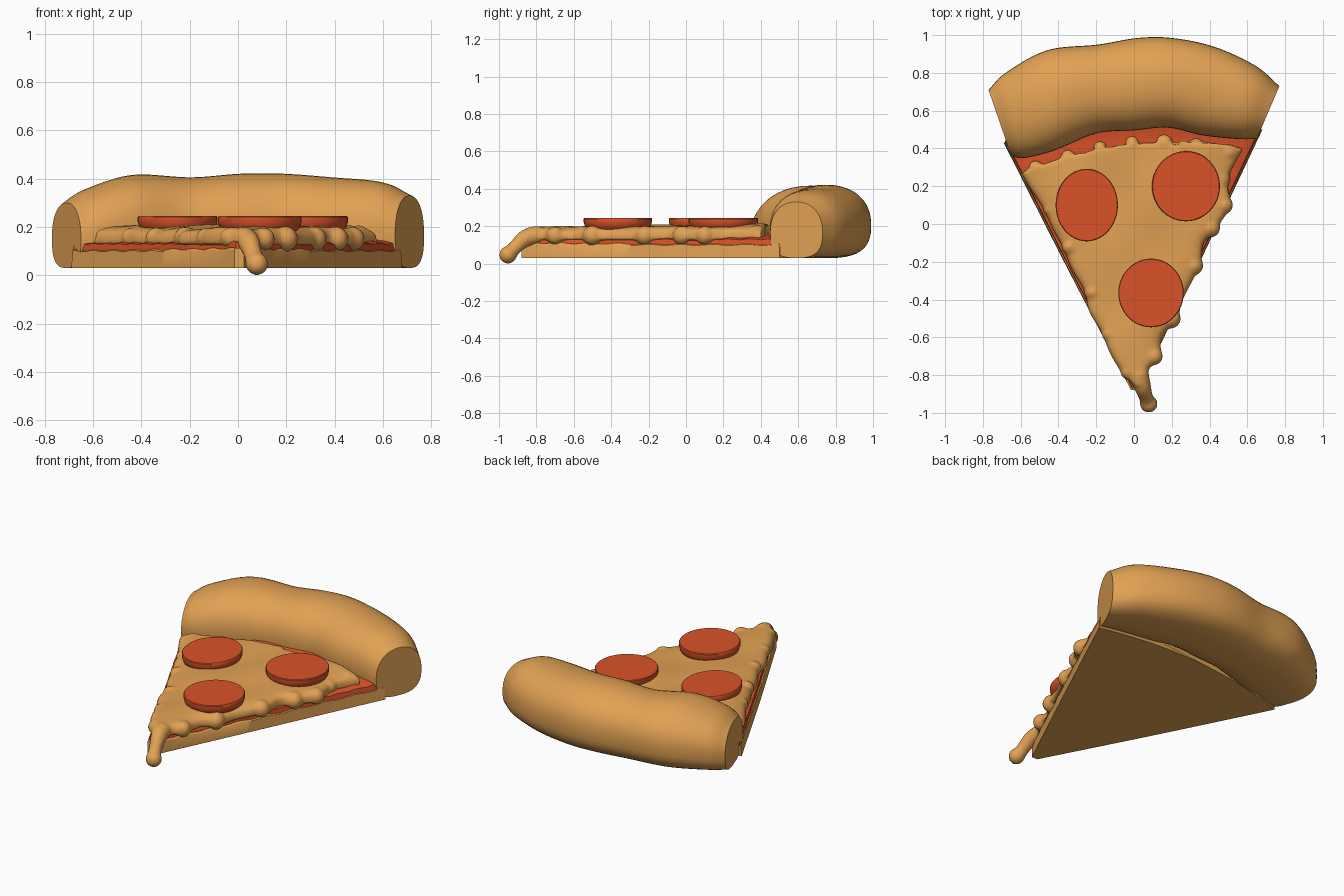
import bpy
import bmesh
import math
import random
from mathutils import Vector, Matrix

random.seed(4)
cube = bpy.data.objects.get("Cube")
if cube:
    bpy.data.objects.remove(cube, do_unlink=True)


def make_material(name, colour):
    mat = bpy.data.materials.new(name)
    mat.use_nodes = True
    mat.diffuse_color = colour
    mat.node_tree.nodes["Principled BSDF"].inputs["Base Color"].default_value = colour
    return mat


golden = make_material("golden_tan", (0.76, 0.36, 0.088, 1))
tomato = make_material("tomato_red", (0.70, 0.085, 0.022, 1))


def spline(rows, steps):
    """Smooth Catmull-Rom interpolation of rows of numbers."""
    pts = [Vector(r) for r in rows]
    pts = [pts[0] * 2 - pts[1]] + pts + [pts[-1] * 2 - pts[-2]]
    out = []
    for a, b, c, d in zip(pts, pts[1:], pts[2:], pts[3:]):
        for k in range(steps):
            t = k / steps
            out.append((b * 2 + (c - a) * t + (a * 2 - b * 5 + c * 4 - d) * t * t
                        + (b * 3 - a - c * 3 + d) * t ** 3) / 2)
    return out + [pts[-2]]


def loft(bm, rings):
    """Skin closed rings of equal size and cap both ends."""
    loops = [[bm.verts.new(p) for p in ring] for ring in rings]
    for a, b in zip(loops, loops[1:]):
        for i in range(len(a)):
            j = (i + 1) % len(a)
            bm.faces.new((a[i], a[j], b[j], b[i]))
    bm.faces.new(loops[0][::-1])
    bm.faces.new(loops[-1])
    bmesh.ops.recalc_face_normals(bm, faces=bm.faces)


def finish(bm, name, mat, angle=50):
    mesh = bpy.data.meshes.new(name)
    bm.to_mesh(mesh)
    bm.free()
    obj = bpy.data.objects.new(name, mesh)
    bpy.context.collection.objects.link(obj)
    mesh.materials.append(mat)
    bpy.ops.object.select_all(action='DESELECT')
    obj.select_set(True)
    bpy.context.view_layer.objects.active = obj
    bpy.ops.object.shade_smooth_by_angle(angle=math.radians(angle))
    return obj


def slab_ring(row, bottom, top, power, bow=0, lift=0, wave=0, n=24):
    """Cross-section between a left and a right edge point, with a rounded top."""
    lx, ly, rx, ry = row
    us = [math.sin(math.pi * (k / n - 0.5)) for k in range(n + 1)]
    ring = []
    for u, upper in [(u, 0) for u in us] + [(u, 1) for u in us[-2:0:-1]]:
        f = (u + 1) / 2
        x = lx + (rx - lx) * f
        y = ly + (ry - ly) * f + bow * (1 - u * u)
        z = bottom
        if upper:
            z += (top - bottom) * (1 - abs(u) ** power) ** (1 / power)
            z += lift * (1 - u * u) + wave * math.sin(x * 13) * math.sin(y * 11)
        ring.append((x, y, z))
    return ring


# Dough base: a thin wedge running under the crust
edge = [(-0.015, -0.88, 0.025, -0.88), (-0.35, -0.24, 0.34, -0.22),
        (-0.69, 0.43, 0.68, 0.5)]
bm = bmesh.new()
loft(bm, [slab_ring(r, 0.03, 0.112 + 0.004 * math.sin(i * 1.3), 14, bow=0.1 * i / 40)
          for i, r in enumerate(spline(edge, 20))])
finish(bm, "dough_base", golden)

# Sauce: slightly inset, rising where it meets the crust
bm = bmesh.new()
rows = spline(edge, 20)
rings = []
for i, r in enumerate(rows):
    t = i / (len(rows) - 1)
    inset = Vector((0.006, 0.01, -0.006, 0.01))
    rings.append(slab_ring(r + inset, 0.1, 0.138 + 0.004 * math.sin(i * 2), 10,
                           bow=0.12 * t, lift=0.06 * t ** 6))
loft(bm, rings)
finish(bm, "sauce", tomato)

# Crust: rounded section swept along the back, as inner x/y, outer x/y, height
stations = [
    (-0.65, 0.36, -0.77, 0.71, 0.30), (-0.58, 0.35, -0.68, 0.80, 0.355),
    (-0.42, 0.39, -0.46, 0.92, 0.415), (-0.2, 0.48, -0.19, 0.95, 0.405),
    (0, 0.495, 0.02, 0.985, 0.42), (0.18, 0.51, 0.2, 0.985, 0.42),
    (0.36, 0.47, 0.42, 0.94, 0.405), (0.55, 0.45, 0.64, 0.84, 0.385),
    (0.65, 0.45, 0.77, 0.73, 0.33)]
rings = []
for ix, iy, ox, oy, top in spline(stations, 6):
    ring = []
    mid = 0.03 + (top - 0.03) * 0.46
    for k in range(40):
        a = math.tau * k / 40
        c, s = math.cos(a), math.sin(a)
        e = 2 / (2.2 if s > 0 else 2.8)
        f = 0.5 + 0.5 * math.copysign(abs(c) ** e, c)
        h = abs(s) ** e
        z = mid + h * (top - mid) if s > 0 else mid - h * (mid - 0.03)
        ring.append((ix + (ox - ix) * f, iy + (oy - iy) * f, z))
    rings.append(ring)
bm = bmesh.new()
loft(bm, rings)
finish(bm, "crust", golden)

# Cheese: wavy slab fused with edge blobs and a drip at the point
cheese_edge = [
    (0, -0.86, 0.06, -0.84), (-0.07, -0.78, 0.08, -0.77),
    (-0.13, -0.68, 0.14, -0.7), (-0.17, -0.58, 0.15, -0.6),
    (-0.24, -0.46, 0.23, -0.5), (-0.26, -0.36, 0.26, -0.4),
    (-0.33, -0.24, 0.35, -0.22), (-0.38, -0.12, 0.37, -0.1),
    (-0.43, -0.03, 0.44, -0.02), (-0.48, 0.08, 0.51, 0.1),
    (-0.56, 0.2, 0.5, 0.24), (-0.6, 0.27, 0.58, 0.4)]
bm = bmesh.new()
rows = spline(cheese_edge, 5)
rings = []
for i, r in enumerate(rows):
    t = i / (len(rows) - 1)
    rings.append(slab_ring(r, 0.125, 0.195 + 0.015 * t, 3 + 3 * t,
                           bow=0.1 * t ** 2, wave=0.007))
loft(bm, rings)


def blob(x, y, z, r):
    bmesh.ops.create_uvsphere(bm, u_segments=16, v_segments=10, radius=r,
                              matrix=Matrix.Translation((x, y, z)))


for lx, ly, rx, ry in cheese_edge[1:-1:2]:
    blob(lx + 0.04, ly, 0.155, random.uniform(0.042, 0.052))
for lx, ly, rx, ry in cheese_edge[2:-1:2] + cheese_edge[9:10]:
    blob(rx - 0.035, ry, 0.15, random.uniform(0.045, 0.055))
for k in range(7):
    f = k / 6
    blob(-0.52 + f * 1.02, 0.3 + 0.08 * f + 0.09 * math.sin(f * math.pi),
         0.165, random.uniform(0.035, 0.045))
drip = [(0.03, -0.8, 0.152, 0.05), (0.045, -0.86, 0.135, 0.046),
        (0.06, -0.905, 0.095, 0.039), (0.07, -0.94, 0.058, 0.04),
        (0.078, -0.952, 0.047, 0.048)]
for p in spline(drip, 6):
    blob(*p)
cheese = finish(bm, "cheese", golden, 180)
remesh = cheese.modifiers.new("Fuse", 'REMESH')
remesh.mode = 'VOXEL'
remesh.voxel_size = 0.011
remesh.use_smooth_shade = True
smooth = cheese.modifiers.new("Soften", 'SMOOTH')
smooth.factor = 0.5
smooth.iterations = 5

# Pepperoni: flat discs with a rounded underside
slices = [("left", 0.275, 0.2, 0.18, 0.186), ("right", -0.25, 0.1, 0.165, 0.192),
          ("front", 0.09, -0.365, 0.173, 0.182)]
for side, cx, cy, rx, ry in slices:
    bm = bmesh.new()
    loft(bm, [[(cx + rx * s * math.cos(math.tau * k / 48),
                cy + ry * s * math.sin(math.tau * k / 48), z) for k in range(48)]
              for s, z in [(0.85, 0.18), (0.95, 0.195), (1, 0.22), (1, 0.24), (0.98, 0.245)]])
    finish(bm, "pepperoni_" + side, tomato, 35)
